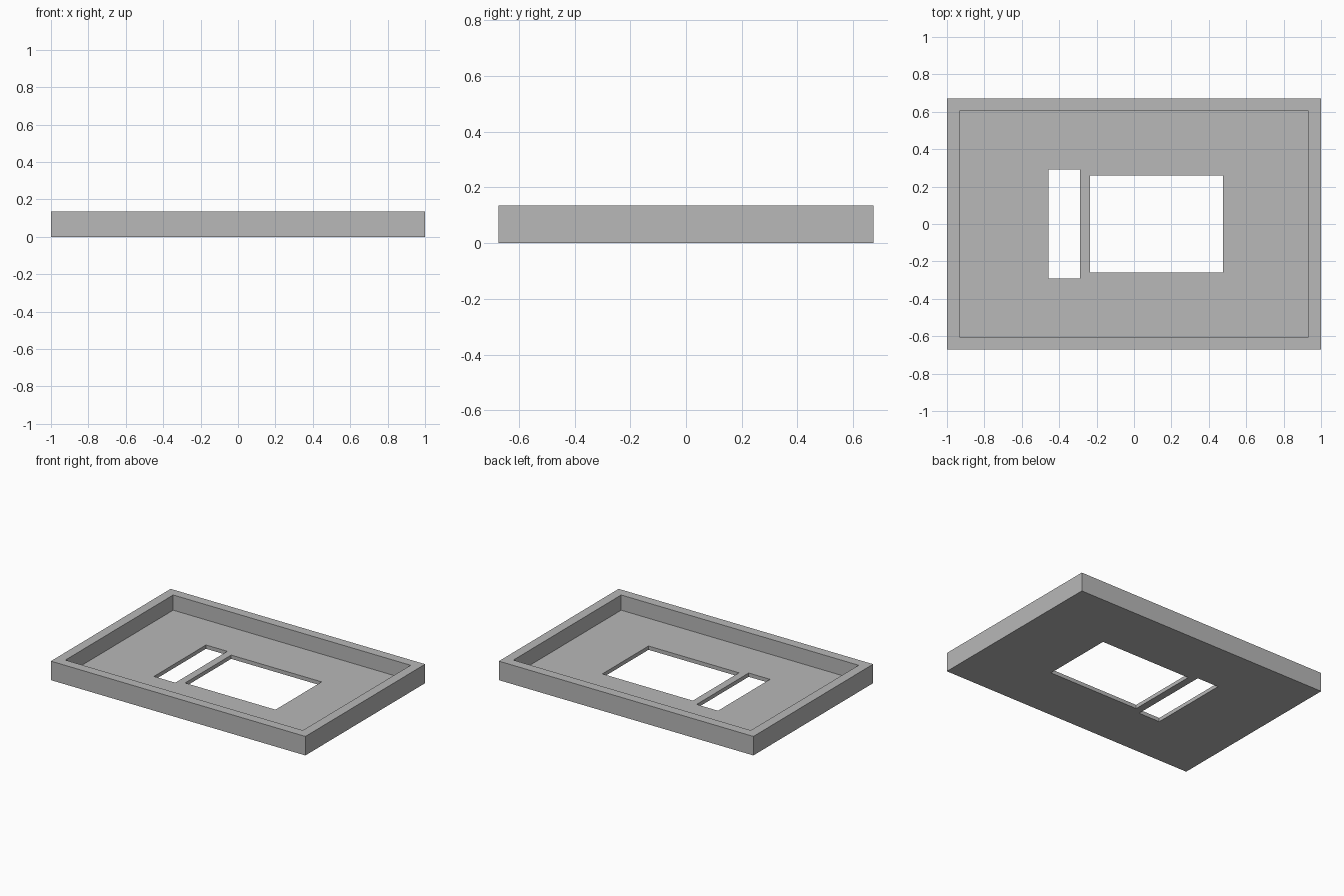
import bpy

default = bpy.data.objects.get("Cube")
if default:
    bpy.data.objects.remove(default, do_unlink=True)

HEIGHT, FLOOR, WALL = 0.135, 0.027, 0.067
HALF_X, HALF_Y = 1.0, 0.672

# Plain grey finish
grey = bpy.data.materials.new("plain_grey")
grey.use_nodes = True
colour = (0.48, 0.48, 0.48, 1)
grey.diffuse_color = colour
grey.node_tree.nodes["Principled BSDF"].inputs["Base Color"].default_value = colour


def box(name, x0, x1, half_y, z0, z1):
    """Box centred on y = 0, spanning the given x and z ranges."""
    bpy.ops.mesh.primitive_cube_add(size=1, location=((x0 + x1) / 2, 0, (z0 + z1) / 2))
    obj = bpy.context.object
    obj.name = name
    obj.scale = (x1 - x0, 2 * half_y, z1 - z0)
    bpy.ops.object.transform_apply(location=True, rotation=False, scale=True)
    obj.data.materials.append(grey)
    return obj


def cut(target, cutter):
    """Subtract the cutter from the target, then discard it."""
    cutter.hide_render = True
    mod = target.modifiers.new(cutter.name, "BOOLEAN")
    mod.operation = "DIFFERENCE"
    mod.solver = "EXACT"
    mod.object = cutter
    bpy.context.view_layer.objects.active = target
    bpy.ops.object.modifier_apply(modifier=mod.name)
    bpy.data.objects.remove(cutter, do_unlink=True)


# Shallow tray with a raised rim
tray = box("tray", -HALF_X, HALF_X, HALF_Y, 0, HEIGHT)
cut(tray, box("recess", WALL - HALF_X, HALF_X - WALL, HALF_Y - WALL, FLOOR, HEIGHT * 2))

# Narrow slot and wide window through the floor
cut(tray, box("slot", -0.456, -0.288, 0.292, -HEIGHT, HEIGHT))
cut(tray, box("window", -0.235, 0.476, 0.259, -HEIGHT, HEIGHT))
